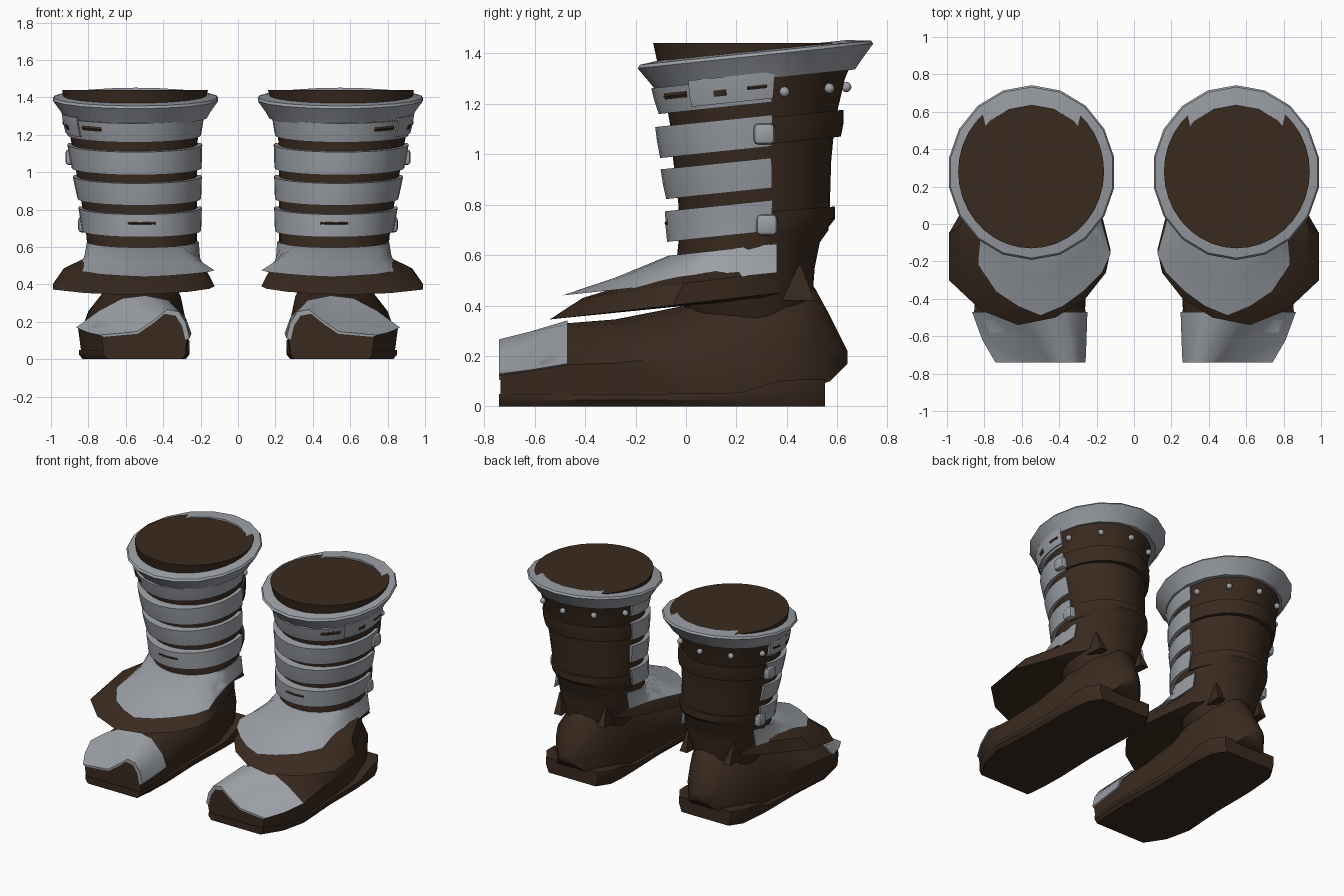
import bpy, bmesh, math
from mathutils import Vector

if "Cube" in bpy.data.objects:
    bpy.data.objects.remove(bpy.data.objects["Cube"])


def material(name, rgb):
    m = bpy.data.materials.new(name)
    m.diffuse_color = (*rgb, 1)
    m.use_nodes = True
    m.node_tree.nodes["Principled BSDF"].inputs["Base Color"].default_value = m.diffuse_color
    return m


LEATHER = material("dark_leather", (0.042, 0.023, 0.0135))
STEEL = material("steel_grey", (0.33, 0.35, 0.38))


def finish(name, bm, mat, angle=35):
    """Turn a bmesh into a smooth object, mirrored to make the other boot."""
    bmesh.ops.recalc_face_normals(bm, faces=bm.faces[:])
    me = bpy.data.meshes.new(name)
    bm.to_mesh(me)
    bm.free()
    ob = bpy.data.objects.new(name, me)
    bpy.context.collection.objects.link(ob)
    me.materials.append(mat)
    bpy.ops.object.select_all(action='DESELECT')
    ob.select_set(True)
    bpy.context.view_layer.objects.active = ob
    bpy.ops.object.shade_smooth_by_angle(angle=math.radians(angle))
    ob.modifiers.new("other_boot", 'MIRROR').use_mirror_merge = False
    return ob


def loft(name, rings, mat, loop=False, angle=35):
    """Skin closed rings; cap the ends unless the rings form a loop."""
    bm = bmesh.new()
    vs = [[bm.verts.new(p) for p in r] for r in rings]
    n = len(rings[0])
    for i in range(len(vs) if loop else len(vs) - 1):
        a, b = vs[i], vs[(i + 1) % len(vs)]
        for j in range(n):
            k = (j + 1) % n
            bm.faces.new((a[j], a[k], b[k], b[j]))
    if not loop:
        bm.faces.new(vs[0])
        bm.faces.new(vs[-1])
    return finish(name, bm, mat, angle)


# Leg tube outline by height: z, x min, x max, y min, y max
LEG = [(0.30, .34, .70, 0.06, .46), (0.42, .29, .75, -.02, .50),
       (0.55, .22, .80, -.04, .51), (0.65, .22, .81, -.03, .53),
       (0.70, .22, .815, -.03, .565), (0.80, .22, .83, -.03, .57),
       (0.97, .22, .86, -.05, .575), (1.13, .22, .885, -.065, .59),
       (1.30, .20, .92, -.10, .63), (1.44, .16, .94, -.13, .69)]


def leg_box(z):
    for a, b in zip(LEG, LEG[1:]):
        if z <= b[0]:
            t = max(0, (z - a[0]) / (b[0] - a[0]))
            return [p + (q - p) * t for p, q in zip(a[1:], b[1:])]
    return LEG[-1][1:]


def on_leg(deg, z, out=0.0, slope=0.0):
    """Point around the leg; -90 degrees is the front, z is given at y = 0."""
    x0, x1, y0, y1 = leg_box(z)
    a = math.radians(deg)
    x = (x0 + x1) / 2 + ((x1 - x0) / 2 + out * 0.5) * math.cos(a)
    y = (y0 + y1) / 2 + ((y1 - y0) / 2 + out) * math.sin(a)
    return Vector((x, y, z + slope * y))


def band(name, z0, z1, a0, a1, out, mat, steps=18, inner=-0.02, flare=0.0, slope=0.105):
    rings = []
    for i in range(steps + 1):
        d = a0 + (a1 - a0) * i / steps
        rings.append([on_leg(d, z0, inner, slope), on_leg(d, z0, out, slope),
                      on_leg(d, (z0 + z1) / 2, out + 0.006, slope),
                      on_leg(d, z1, out + flare, slope), on_leg(d, z1, inner, slope)])
    return loft(name, rings, mat)


# Leg tube with closed top
loft("leg_tube", [[on_leg(d, r[0]) for d in range(0, 360, 10)] for r in LEG], LEATHER)

# Flared collar, tilted up towards the back
collar = []
for d in range(10, 370, 20):
    c, s = math.cos(math.radians(d)), math.sin(math.radians(d))
    ring = []
    for rx, ry, z in ((.34, .35, 1.27), (.385, .395, 1.265), (.405, .42, 1.30),
                      (.448, .467, 1.36), (.44, .457, 1.373), (.35, .36, 1.385)):
        y = .275 + ry * s
        ring.append((.547 + rx * c, y, z + .105 * y))
    collar.append(ring)
loft("collar", collar, STEEL, loop=True)

# Front shin plates, and leather straps behind two of them
for i, (z0, z1, out) in enumerate(((1.17, 1.275, .035), (.995, 1.12, .05),
                                   (.83, .95, .045), (.66, .782, .045))):
    band(f"shin_plate_{i + 1}", z0, z1, -192, 12, out, STEEL, flare=0.008)
band("upper_strap", 1.005, 1.11, 12, 168, .035, LEATHER)
band("lower_strap", .65, .745, 12, 168, .022, LEATHER, slope=.08)

# Side clasp plate with dark slits, and the slit in the lowest shin plate
band("clasp_plate", 1.185, 1.29, -38, 12, .052, STEEL, steps=6, inner=.02)
band("clasp_slit_rear", 1.228, 1.243, -3, 8, .06, LEATHER, steps=3, inner=.04)
band("clasp_slit_front", 1.215, 1.24, -22, -15, .06, LEATHER, steps=3, inner=.04)
band("clasp_recess", 1.225, 1.25, -62, -42, .043, LEATHER, steps=4, inner=.03)
band("shin_slit", .728, .742, -104, -78, .05, LEATHER, steps=4, inner=.04)

# Instep plate: outline runs from outer side, round the tip, to inner side
INSTEP = [(.82, .36), (.83, .15), (.85, -.05), (.83, -.22), (.74, -.36), (.62, -.44),
          (.50, -.49), (.38, -.44), (.27, -.36), (.17, -.26), (.125, -.16), (.17, .0),
          (.20, .18), (.21, .36)]


def leg_angle(x, y, z):
    x0, x1, y0, y1 = leg_box(z)
    return math.degrees(math.atan2((2 * y - y0 - y1) / (y1 - y0), (2 * x - x0 - x1) / (x1 - x0)))


rings = []
for x, y in INSTEP:
    d = leg_angle(x, y, .6)
    top, inner = on_leg(d, .605, .035, .11), on_leg(d, .60, -.02, .11)
    low = Vector((x, y, .44 + .106 * (y + .49)))
    mid = top.lerp(low, .5) - Vector((0, 0, .008))
    rings.append([inner, top, mid, low, low.lerp(inner, .12) - Vector((0, 0, .01))])
loft("instep_plate", rings, STEEL, angle=50)

# Leather flange below the instep plate, its ends running into the ankle
FLANGE = [(.66, .45), (.80, .30), (.88, .14), (.99, -.05), (.99, -.30), (.82, -.46), (.62, -.54),
          (.42, -.50), (.26, -.40), (.15, -.26), (.125, -.14), (.18, .08), (.24, .30), (.38, .45)]
rings = []
for x, y in FLANGE:
    d = leg_angle(x, y, .45)
    top, bottom = on_leg(d, .55, -.02, .05), on_leg(d, .40, -.03, .08)
    low = Vector((x, y, .345 + .115 * (y + .54)))
    mid = low.lerp(Vector((top.x, top.y, low.z)), .25) + Vector((0, 0, .085))
    rings.append([top, mid, low, bottom])
loft("instep_flange", rings, LEATHER)

# Foot: cross-section fractions blend from the body shape to the toe shape
BODY = [(.03, 0), (0, .35), (.05, .62), (.2, .92), (.4, 1), (.6, .95), (.8, .74), (1, .45), (.97, 0)]
TOE = [(.03, 0), (0, .35), (.04, .7), (.12, .95), (.25, 1), (.40, .75), (.58, .5), (1, .42), (.97, 0)]


def section(y, x0, x1, zb, zt, blend, grow=0.0):
    pts = []
    for (u, v), (p, q) in zip(BODY, TOE):
        u, v = u + (p - u) * blend, v + (q - v) * blend
        pts.append((x0 - grow + (x1 - x0 + 2 * grow) * u, y, zb + (zt + grow - zb) * v))
    return pts


FOOT = [(-.735, .27, .73, .03, .255, 1), (-.62, .265, .80, .03, .285, .6),
        (-.47, .26, .855, .03, .33, 0), (-.28, .27, .84, .03, .345, 0),
        (0, .28, .82, .04, .40, 0), (.20, .28, .80, .05, .51, 0),
        (.40, .31, .76, .06, .56, 0), (.51, .37, .70, .08, .47, 0),
        (.57, .42, .65, .10, .36, 0), (.64, .50, .58, .17, .22, 0)]
loft("foot", [section(*f) for f in FOOT], LEATHER, angle=50)

# Steel toe cap wrapped over the foot, open at the front
cap = []
for k, f in enumerate(FOOT[:3]):
    f = (-.74,) + f[1:] if k == 0 else f
    cap.append(section(*f, grow=.011)[1:8] + section(*f, grow=-.012)[7:0:-1])
loft("toe_cap", cap, STEEL, angle=45)

# Sole, thicker and wide under the heel
SOLE = [(-.74, .28, .72, .05), (-.60, .265, .81, .05), (-.42, .26, .85, .05),
        (-.10, .27, .83, .05), (.22, .26, .83, .055), (.36, .26, .82, .10),
        (.46, .27, .81, .108), (.55, .33, .75, .108)]
loft("sole", [[(a + .02, y, 0), (a, y, z * .5), (a, y, z), (b, y, z), (b, y, z * .5), (b - .02, y, 0)]
              for y, a, b, z in SOLE], LEATHER)

# Pointed ankle tabs at the back of the flange
for side, x, lean in (("outer", .695, .01), ("inner", .345, -.01)):
    loft(f"{side}_ankle_tab",
         [[(x - .03, .38, .42), (x + .03, .38, .42), (x + .02, .51, .42), (x - .04, .51, .42)],
          [(x + lean - .005, .445, .56), (x + lean + .005, .445, .56),
           (x + lean + .005, .455, .56), (x + lean - .005, .455, .56)]], LEATHER)

# Rivets around the back under the collar
bm = bmesh.new()
for d in (20, 55, 90, 125, 160):
    p = on_leg(d, 1.215, .025, .08)
    r = bmesh.ops.create_icosphere(bm, subdivisions=2, radius=.021)
    bmesh.ops.translate(bm, verts=r["verts"], vec=p)
finish("collar_rivets", bm, STEEL)

# Bevelled buckles on the outer side
bm = bmesh.new()
for x, y, z in ((.893, .31, 1.08), (.825, .32, .72)):
    r = bmesh.ops.create_cube(bm, size=.084)
    bmesh.ops.scale(bm, verts=r["verts"], vec=(.7, 1, 1))
    bmesh.ops.translate(bm, verts=r["verts"], vec=(x, y, z))
bmesh.ops.bevel(bm, geom=bm.edges[:], offset=.018, segments=2, affect='EDGES', profile=.5)
finish("buckles", bm, STEEL)
